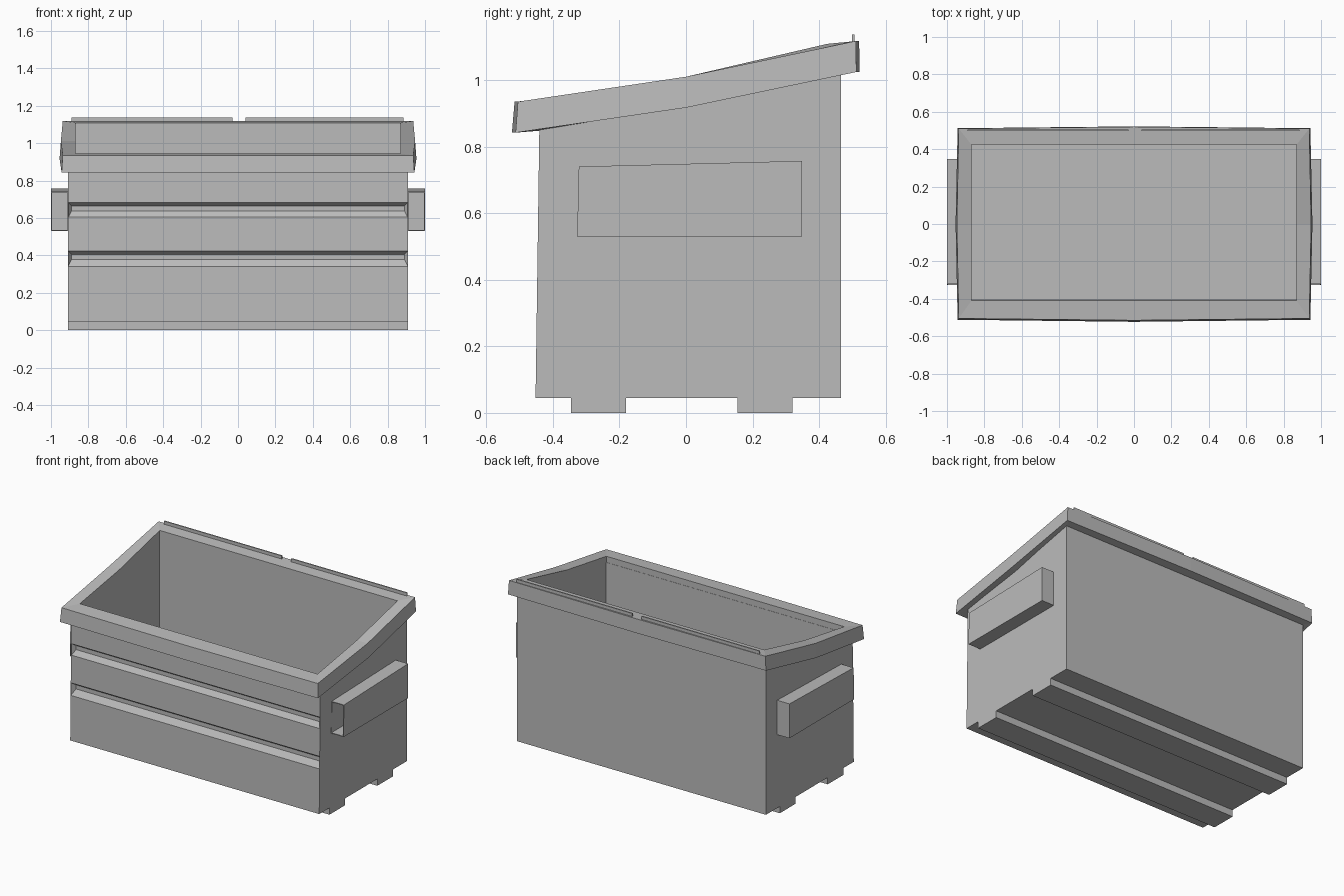
import bpy, bmesh

cube = bpy.data.objects.get("Cube")
if cube:
    bpy.data.objects.remove(cube, do_unlink=True)

GREY = (0.5, 0.5, 0.5, 1)
steel = bpy.data.materials.new("grey painted steel")
steel.use_nodes = True
steel.diffuse_color = GREY
steel.node_tree.nodes["Principled BSDF"].inputs["Base Color"].default_value = GREY


def loft(name, rings, closed=False):
    """Skin equal-length rings; cap the ends, or join last to first."""
    bm = bmesh.new()
    vs = [[bm.verts.new(p) for p in ring] for ring in rings]
    n = len(rings[0])
    pairs = list(zip(vs, vs[1:])) + ([(vs[-1], vs[0])] if closed else [])
    for a, b in pairs:
        for i in range(n):
            j = (i + 1) % n
            bm.faces.new((a[i], a[j], b[j], b[i]))
    if not closed:
        bm.faces.new(vs[0])
        bm.faces.new(vs[-1])
    bmesh.ops.recalc_face_normals(bm, faces=bm.faces)
    mesh = bpy.data.meshes.new(name)
    bm.to_mesh(mesh)
    bm.free()
    mesh.materials.append(steel)
    ob = bpy.data.objects.new(name, mesh)
    bpy.context.collection.objects.link(ob)
    return ob


def extrude_x(name, profile, x0, x1):
    return loft(name, [[(x, y, z) for y, z in profile] for x in (x0, x1)])


def cut(target, cutter):
    cutter.hide_render = True
    mod = target.modifiers.new("cut", 'BOOLEAN')
    mod.object = cutter
    mod.solver = 'EXACT'
    bpy.context.view_layer.objects.active = target
    bpy.ops.object.modifier_apply(modifier=mod.name)
    bpy.data.objects.remove(cutter, do_unlink=True)


def rim_z(y):
    """Height of the sloping rim at depth y."""
    pts = [(-0.46, 0.935), (0, 1.01), (0.43, 1.11), (0.52, 1.118)]
    if y <= pts[0][0]:
        return pts[0][1]
    for (a, za), (b, zb) in zip(pts, pts[1:]):
        if y <= b:
            return za + (zb - za) * (y - a) / (b - a)
    return pts[-1][1]


# Body with two skid runners underneath
top = [(y, rim_z(y) - 0.04) for y in (0.465, 0.43, 0, -0.44)]
body = extrude_x("body", [
    (-0.452, 0.045), (-0.345, 0.045), (-0.345, 0), (-0.18, 0), (-0.18, 0.045),
    (0.155, 0.045), (0.155, 0), (0.32, 0), (0.32, 0.045), (0.465, 0.045)] + top,
    -0.91, 0.91)

# Hollow interior
cut(body, extrude_x("cavity_cutter", [
    (-0.4, 0.07), (0.425, 0.07), (0.425, 1.3), (-0.412, 1.3)], -0.87, 0.87))

# Two bevelled grooves pressed into the front
for bottom in (0.605, 0.345):
    def rect(x, y, lo, hi):
        return [(-x, y, bottom + lo), (x, y, bottom + lo),
                (x, y, bottom + hi), (-x, y, bottom + hi)]
    cut(body, loft("groove_cutter", [rect(0.917, -0.46, -0.02, 0.088),
                                     rect(0.89, -0.42, 0.033, 0.06)]))

# Overhanging rim with slightly bowed sides
def ring(x, x_mid, front, front_mid, back, back_mid, drop):
    xy = [(-x, front), (0, front_mid), (x, front), (x_mid, 0),
          (x, back), (0, back_mid), (-x, back), (-x_mid, 0)]
    return [(px, py, rim_z(py) - drop) for px, py in xy]


loft("rim", [
    ring(0.937, 0.947, -0.505, -0.515, 0.51, 0.52, 0),
    ring(0.943, 0.954, -0.512, -0.523, 0.512, 0.522, 0.093),
    ring(0.869, 0.869, -0.41, -0.41, 0.424, 0.424, 0.093),
    ring(0.869, 0.869, -0.41, -0.41, 0.424, 0.424, 0)], closed=True)

# Fork pockets on both sides, open at the front
for side, s in (("left", 1), ("right", -1)):
    pocket = extrude_x(side + "_fork_pocket", [
        (-0.327, 0.53), (0.348, 0.53), (0.348, 0.757), (-0.322, 0.74)],
        s * 0.905, s * 1.0)
    cut(pocket, extrude_x("pocket_cutter", [
        (-0.4, 0.535), (0.342, 0.535), (0.342, 0.751), (-0.4, 0.733)],
        s * 0.912, s * 0.995))

# Two hinge strips along the back of the rim
for side, x0, x1 in (("left", 0.04, 0.885), ("right", -0.89, -0.03)):
    extrude_x(side + "_hinge_strip", [
        (0.498, 1.1), (0.506, 1.1), (0.506, 1.137), (0.498, 1.137)], x0, x1)
